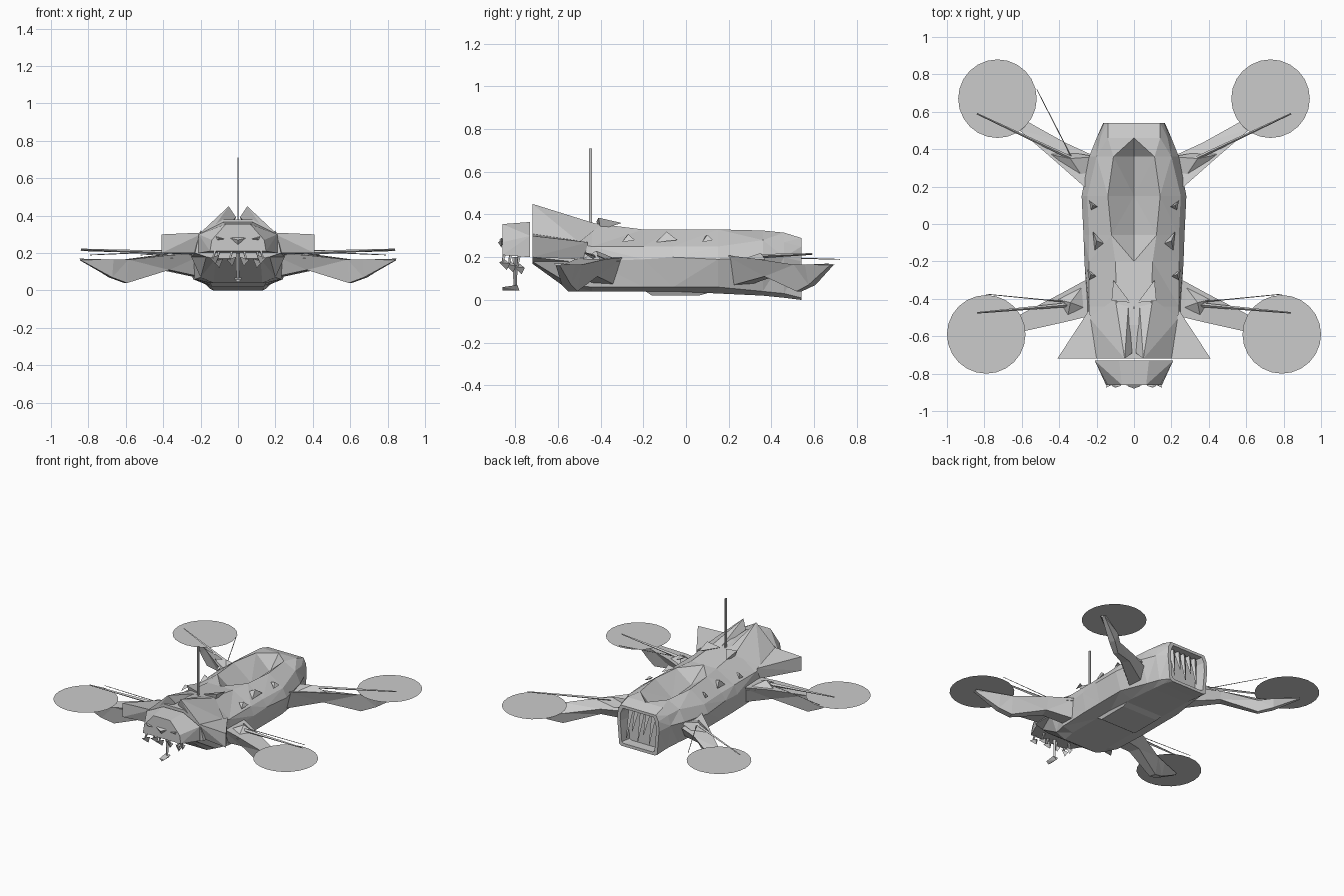
import bpy, bmesh
from mathutils import Vector

cube = bpy.data.objects.get("Cube")
if cube:
    bpy.data.objects.remove(cube, do_unlink=True)


def finish(name, bm, mirror=False):
    bmesh.ops.recalc_face_normals(bm, faces=bm.faces)
    mesh = bpy.data.meshes.new(name)
    bm.to_mesh(mesh)
    bm.free()
    obj = bpy.data.objects.new(name, mesh)
    bpy.context.collection.objects.link(obj)
    if mirror:
        obj.modifiers.new("Mirror", 'MIRROR').use_mirror_merge = False


def loft(name, rings, mirror=False):
    """Skin closed rings that share a point count, capping both ends."""
    bm = bmesh.new()
    loops = [[bm.verts.new(p) for p in ring] for ring in rings]
    for a, b in zip(loops, loops[1:]):
        for i in range(len(a)):
            j = (i + 1) % len(a)
            bm.faces.new((a[i], a[j], b[j], b[i]))
    bm.faces.new(loops[0])
    bm.faces.new(loops[-1])
    bmesh.ops.triangulate(bm, faces=bm.faces)
    finish(name, bm, mirror)


def hull(name, points, mirror=False, symmetric=False):
    """Faceted convex block around a handful of corners."""
    bm = bmesh.new()
    for x, y, z in points:
        bm.verts.new((x, y, z))
        if symmetric and x:
            bm.verts.new((-x, y, z))
    result = bmesh.ops.convex_hull(bm, input=bm.verts)
    loose = [g for g in result["geom_interior"] if isinstance(g, bmesh.types.BMVert)]
    bmesh.ops.delete(bm, geom=loose, context='VERTS')
    finish(name, bm, mirror)


def rod(name, start, end, r1, r2, mirror=True):
    """Tapered four-sided bar between two points."""
    a, b = Vector(start), Vector(end)
    bm = bmesh.new()
    bmesh.ops.create_cone(bm, cap_ends=True, segments=4, radius1=r1, radius2=r2,
                          depth=(b - a).length)
    turn = (b - a).to_track_quat('Z', 'Y').to_matrix().to_4x4()
    bmesh.ops.transform(bm, matrix=turn, verts=bm.verts)
    bmesh.ops.translate(bm, vec=(a + b) / 2, verts=bm.verts)
    finish(name, bm, mirror)


# Body: station y, belly, chine, waist, shoulder and rim as (x, z), then spine height
stations = [
    (-.72, (.12, .17), (.17, .18), (.23, .2), (.21, .29), (.08, .38), .38),
    (-.54, (.13, .04), (.2, .07), (.25, .18), (.24, .27), (.08, .38), .375),
    (-.44, (.15, .04), (.23, .06), (.25, .18), (.24, .25), (.09, .36), .36),
    (-.2, (.15, .04), (.24, .06), (.265, .19), (.24, .25), (.1, .33), .33),
    (-.06, (.15, .04), (.24, .06), (.27, .2), (.24, .25), (.12, .33), .24),
    (.15, (.15, .03), (.24, .06), (.28, .19), (.25, .25), (.14, .33), .22),
    (.36, (.14, .02), (.19, .04), (.24, .2), (.2, .28), (.11, .325), .22),
    (.46, (.14, .01), (.17, .03), (.2, .2), (.18, .27), (.14, .315), .315),
    (.54, (.13, 0), (.15, .01), (.165, .18), (.16, .25), (.14, .29), .29),
]


def body_ring(y, *profile):
    side, spine = list(profile[:-1]), profile[-1]
    ring = [(x, y, z) for x, z in side] + [(0, y, spine)]
    return ring + [(-x, y, z) for x, z in reversed(side)]


rings = [body_ring(*s) for s in stations]
# Recessed tail opening
lip = [(x * .86, y, .15 + (z - .15) * .86) for x, y, z in rings[-1]]
rings += [lip, [(x * .9, y - .07, z) for x, y, z in lip]]
loft("body", rings)

# Jagged bars inside the tail
for i in range(5):
    x = (i - 2) * .045
    low = .06 + .06 * (i % 2)
    rod("tail_bar", (x, .49, .26), (x + .01, .53, low), .022, .003, False)

hull("keel", [(.14, -.16, .02), (.14, .06, .02), (.16, -.22, .06),
              (.16, .2, .06)], symmetric=True)

# Head: snout, hood with two horns and swept cheek fins
hull("snout", [(.21, -.73, .2), (.21, -.73, .3), (.08, -.73, .365), (.15, -.86, .21),
               (.14, -.86, .27), (.065, -.86, .355)], symmetric=True)
hull("hood_horn", [(.05, -.72, .45), (.01, -.69, .39), (.21, -.72, .3), (.03, -.44, .36),
                   (.1, -.4, .35), (.24, -.5, .27), (.2, -.72, .24)], mirror=True)
hull("cheek_fin", [(.41, -.72, .3), (.41, -.72, .2), (.18, -.72, .31), (.2, -.69, .2),
                   (.24, -.46, .27), (.24, -.47, .19)], mirror=True)
hull("crest_spike", [(.11, -.3, .36), (.02, -.42, .365), (.12, -.41, .385),
                     (.1, -.4, .33)], mirror=True)
hull("eye", [(.07, -.865, .275), (.12, -.865, .29), (.11, -.865, .27),
             (.1, -.84, .28), (.1, -.875, .28)], mirror=True)
hull("nose", [(.04, -.865, .28), (0, -.865, .245), (0, -.88, .27),
              (0, -.85, .29)], symmetric=True)

# Hanging mouth claws: short stem with a flared, pointed tip
for x, y, low in [(.12, -.85, .14), (.1, -.78, .12), (.03, -.82, .13)]:
    rod("claw_stem", (x, y, .22), (x + .015, y - .01, low + .03), .01, .004)
    hull("claw_tip", [(x + .03, y - .025, low + .035), (x - .02, y, low + .05),
                      (x + .015, y + .025, low + .03), (x, y + .01, low)], mirror=True)
rod("chin_stem", (0, -.8, .2), (0, -.8, .06), .012, .008, False)
hull("chin_barb", [(.02, -.86, .06), (.02, -.79, .07), (0, -.78, .045),
                   (0, -.86, .045)], symmetric=True)

# Flat whip antenna
hull("antenna", [(.004, y, z) for y in (-.455, -.44) for z in (.34, .71)],
     symmetric=True)


# Arms: each station is centre x, y, half width, bottom and top
def arm(name, path, tilt):
    rings = []
    along = Vector((path[-1][0] - path[0][0], path[-1][1] - path[0][1], 0)).normalized()
    across = Vector((-along.y, along.x, 0))
    for x, y, half, low, high in path:
        centre, side = Vector((x, y, 0)), across * half
        drop = (high - low) * tilt
        rings.append([centre + side + Vector((0, 0, high - drop)),
                      centre - side + Vector((0, 0, high)),
                      centre - side * .5 + Vector((0, 0, low)),
                      centre + side * .5 + Vector((0, 0, low))])
    loft(name, rings, mirror=True)


arm("front_arm", [(.2, -.38, .1, .07, .2), (.38, -.45, .075, .11, .19),
                  (.6, -.53, .045, .04, .165), (.68, -.56, .045, .07, .165),
                  (.84, -.6, .02, .16, .17)], 0)
arm("rear_arm", [(.2, .26, .09, .07, .21), (.4, .39, .055, .11, .19),
                 (.6, .53, .03, .04, .165), (.68, .59, .04, .07, .165),
                 (.83, .68, .02, .16, .17)], .4)

# Raised shoulder blocks at the arm pivots
hull("front_pivot", [(.34, -.42, .23), (.26, -.45, .19), (.36, -.52, .17),
                     (.42, -.4, .18), (.25, -.3, .18)], mirror=True)
hull("rear_pivot", [(.34, .35, .22), (.2, .36, .19), (.44, .37, .19),
                    (.26, .23, .18), (.44, .4, .13), (.25, .25, .1)], mirror=True)

# Rotor discs with their thin struts
for name, x, y in [("front_rotor", .79, -.59), ("rear_rotor", .73, .67)]:
    bm = bmesh.new()
    bmesh.ops.create_circle(bm, cap_ends=True, segments=24, radius=.21)
    bmesh.ops.translate(bm, vec=(x, y, .176), verts=bm.verts)
    finish(name, bm, mirror=True)
rod("front_strut", (.33, -.43, .2), (.84, -.475, .22), .012, .004)
rod("front_wire", (.33, -.42, .21), (.79, -.375, .19), .003, .002)
rod("rear_strut", (.33, .35, .205), (.84, .59, .215), .01, .004)
rod("rear_wire", (-.33, .35, .2), (-.52, .72, .19), .003, .002, False)

# Small barbs along the flanks
for x, y, size in [(.21, .1, .025), (.19, -.09, .05), (.22, -.27, .03)]:
    hull("flank_barb", [(x - size * .6, y - size * .3, .3), (x + .03, y + size, .28),
                        (x + .02, y - size, .27), (x + .01, y, .29 + size * .6)],
         mirror=True)
